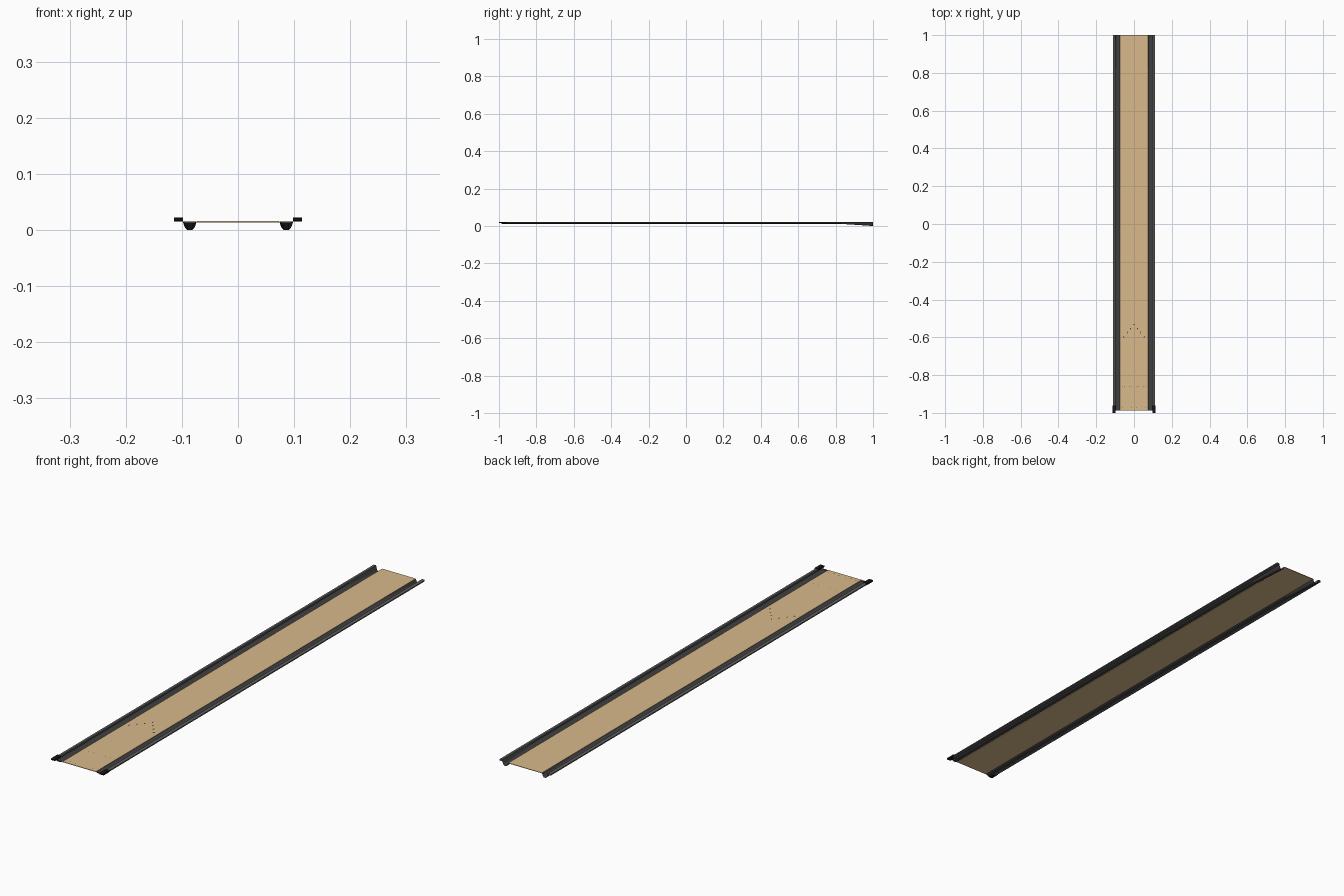
import bpy, bmesh, math

if "Cube" in bpy.data.objects:
    bpy.data.objects.remove(bpy.data.objects["Cube"])

def material(name, rgb):
    m = bpy.data.materials.new(name)
    m.diffuse_color = (*rgb, 1)
    m.use_nodes = True
    m.node_tree.nodes["Principled BSDF"].inputs["Base Color"].default_value = m.diffuse_color
    return m

WOOD = material("maple", (0.70, 0.49, 0.26))
DARK = material("gutter_grey", (0.05, 0.05, 0.052))
GREY = material("rail_grey", (0.12, 0.12, 0.125))
BLACK = material("black", (0.008, 0.008, 0.008))

FRONT, BACK, TOP = -0.987, 1.0, 0.0155

def finish(name, bm, mat, mirror=False):
    bmesh.ops.recalc_face_normals(bm, faces=bm.faces)
    me = bpy.data.meshes.new(name)
    bm.to_mesh(me)
    bm.free()
    me.materials.append(mat)
    ob = bpy.data.objects.new(name, me)
    bpy.context.collection.objects.link(ob)
    if mirror:
        ob.modifiers.new("Mirror", 'MIRROR').use_mirror_merge = False
    return ob

def loft(name, sections, mat, closed=True, caps=True, mirror=True):
    """Skin a list of equally sized rings of 3D points."""
    bm = bmesh.new()
    rings = [[bm.verts.new(p) for p in s] for s in sections]
    n = len(rings[0])
    for a, b in zip(rings, rings[1:]):
        for i in range(n if closed else n - 1):
            j = (i + 1) % n
            bm.faces.new((a[i], a[j], b[j], b[i]))
    if caps:
        bm.faces.new(rings[0])
        if closed:
            bm.faces.new(rings[-1])
    return finish(name, bm, mat, mirror)

# Lane boards
rect = [(-0.073, 0.0135), (0.073, 0.0135), (0.073, TOP), (-0.073, TOP)]
loft("lane_surface", [[(x, y, z) for x, z in rect] for y in (FRONT, BACK)],
     WOOD, mirror=False)

# Gutters: shallow trough that drops away beside the pin deck
trough = [(0, 0), (0.09, 0.45), (0.18, 0.8), (0.32, 1), (0.68, 1),
          (0.82, 0.8), (0.91, 0.45), (1, 0)]
def gutter_ring(y, depth):
    return [(0.0735 + 0.025 * u, y, 0.015 - depth * v) for u, v in trough]
loft("gutter", [gutter_ring(FRONT, 0.004), gutter_ring(0.83, 0.004),
                gutter_ring(BACK, 0.015)], DARK, closed=False)

# Side rails with softened upper edges
rail = [(0.0985, 0.015), (0.0985, 0.0195), (0.101, 0.0215),
        (0.109, 0.0215), (0.112, 0.0195), (0.112, 0.015)]
loft("side_rail", [[(x, y, z) for x, z in rail] for y in (-0.97, BACK)], GREY)

# Black end caps on the rails, tapered at the nose
def cap_ring(y, z0, z1):
    return [(0.098, y, z0), (0.114, y, z0), (0.114, y, z1), (0.098, y, z1)]
loft("rail_end_cap", [cap_ring(-1.0, 0.0165, 0.0205), cap_ring(-0.994, 0.015, 0.022),
                      cap_ring(-0.96, 0.015, 0.022)], BLACK)

# Inlaid guide dots near the front of the lane
bm = bmesh.new()
for y, r in ((-0.972, 0.0012), (-0.862, 0.0012)):
    for x in (0.015, 0.026, 0.037, 0.048, 0.059):
        for s in (-1, 1):
            ring = [bm.verts.new((s * x + r * math.cos(k * math.tau / 10),
                                  y + r * math.sin(k * math.tau / 10), TOP + 0.0002))
                    for k in range(10)]
            bm.faces.new(ring)
finish("guide_dots", bm, BLACK)

# Inlaid aiming arrows in a chevron
bm = bmesh.new()
for i in range(-3, 4):
    x, y = i * 0.018, -0.530 - abs(i) * 0.0225
    pts = [(x - 0.003, y - 0.006), (x, y - 0.004), (x + 0.003, y - 0.006), (x, y + 0.006)]
    bm.faces.new([bm.verts.new((px, py, TOP + 0.0002)) for px, py in pts])
finish("aiming_arrows", bm, BLACK)
